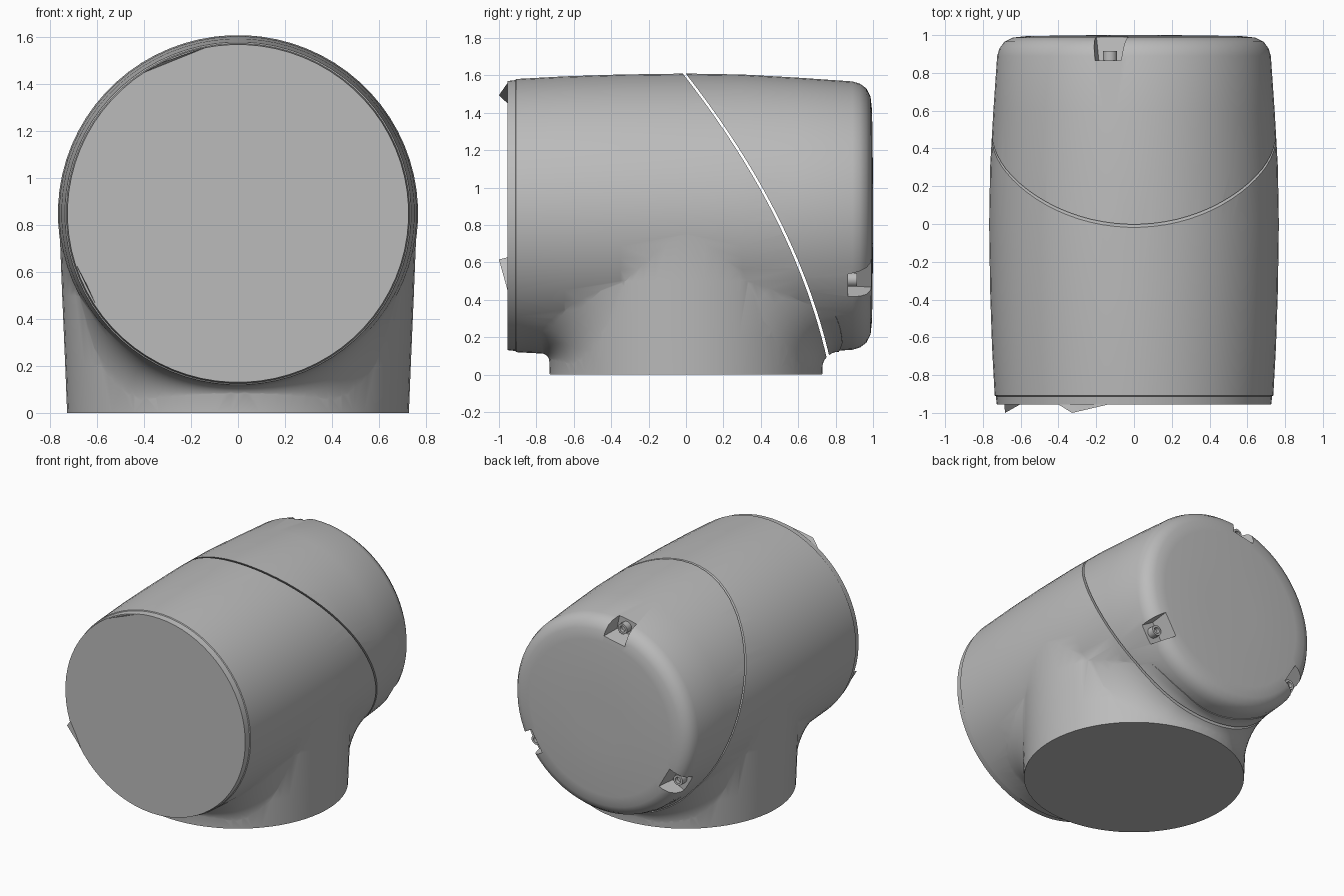
import bpy, bmesh, math
from mathutils import Vector

if "Cube" in bpy.data.objects:
    bpy.data.objects.remove(bpy.data.objects["Cube"])

grey = bpy.data.materials.new("housing_grey")
grey.diffuse_color = (0.5, 0.5, 0.5, 1)
grey.use_nodes = True
grey.node_tree.nodes["Principled BSDF"].inputs["Base Color"].default_value = grey.diffuse_color
CZ = 0.85          # height of the horizontal axis
SEG = 72


def make(name, verts, faces):
    me = bpy.data.meshes.new(name)
    me.from_pydata(verts, [], faces)
    bm = bmesh.new()
    bm.from_mesh(me)
    bmesh.ops.recalc_face_normals(bm, faces=bm.faces)
    bm.to_mesh(me)
    bm.free()
    ob = bpy.data.objects.new(name, me)
    bpy.context.collection.objects.link(ob)
    return ob


def tube(name, rings):
    """Closed solid from a list of equal-length point loops."""
    n = len(rings[0])
    verts = [p for r in rings for p in r]
    faces = [(i * n + j, i * n + (j + 1) % n, (i + 1) * n + (j + 1) % n, (i + 1) * n + j)
             for i in range(len(rings) - 1) for j in range(n)]
    faces += [tuple(range(n)), tuple((len(rings) - 1) * n + j for j in range(n))]
    return make(name, verts, faces)


def revolve(name, profile, axis, seg=SEG, centre=(0, 0, 0), widen=1.0):
    rings = []
    for r, t in profile:
        ring = []
        for j in range(seg):
            a = 2 * math.pi * (j + 0.5) / seg
            c, s = r * math.cos(a), r * math.sin(a)
            p = (c * widen, t, s) if axis == 'Y' else (c * widen, s, t)
            ring.append(tuple(p[k] + centre[k] for k in range(3)))
        rings.append(ring)
    return tube(name, rings)


def boolean(ob, other, op):
    m = ob.modifiers.new("cut", 'BOOLEAN')
    m.operation, m.object, m.solver = op, other, 'EXACT'
    bpy.context.view_layer.update()
    bpy.context.view_layer.objects.active = ob
    bpy.ops.object.modifier_apply(modifier=m.name)
    bpy.data.objects.remove(other, do_unlink=True)


def finish(ob, angle=38):
    ob.data.materials.clear()
    ob.data.materials.append(grey)
    bpy.ops.object.select_all(action='DESELECT')
    ob.select_set(True)
    bpy.context.view_layer.objects.active = ob
    bpy.ops.object.shade_smooth_by_angle(angle=math.radians(angle))


# horizontal barrel with rounded rear end
barrel = [(0.72, -0.955), (0.725, -0.912), (0.731, -0.908), (0.745, -0.65), (0.755, -0.35),
          (0.76, 0.0), (0.755, 0.3), (0.738, 0.6), (0.718, 0.89), (0.706, 0.93),
          (0.68, 0.965), (0.635, 0.987), (0.56, 0.995), (0.2, 1.0)]
body = revolve("joint_body", barrel, 'Y', centre=(0, 0, CZ), widen=1.01)

# vertical mounting neck
neck = revolve("neck", [(0.729, 0), (0.737, 0.2), (0.75, 0.5), (0.762, 0.8)], 'Z')
boolean(body, neck, 'UNION')


# concave fillets where the neck meets the barrel, wider towards the sides
def fillet(side, radius, start):
    rings = []
    for i in range(49):
        x = -0.7 + 1.4 * i / 48
        zc = CZ - math.sqrt(radius ** 2 - x * x) + 0.002
        yb = math.sqrt(0.731 ** 2 - x * x) - 0.003
        f = min(start + x * x, 0.92 * zc) * (1 - (x / 0.73) ** 6)
        loop = [(yb + f - f * math.sin(k * math.pi / 16), zc - f + f * math.cos(k * math.pi / 16))
                for k in range(9)]
        loop += [(yb - 0.04, zc - f), (yb - 0.04, zc + 0.04), (yb + f, zc + 0.04)]
        rings.append([(x, side * y, z) for y, z in loop])
    return tube("fillet", rings)


boolean(body, fillet(-1, 0.738, 0.05), 'UNION')
boolean(body, fillet(1, 0.73, 0.09), 'UNION')


# curved seam splits the solid into body and rear cap
def seam_y(z):
    return (-0.01 * (z - 1) * (z - 0.09) / 0.927 - 0.4 * (z - 1.61) * (z - 0.09) / 0.555
            + 0.76 * (z - 1.61) * (z - 1) / 1.383)


def prism(shift, far):
    heights = [1.76 - 1.86 * i / 24 for i in range(25)]
    loop = [(seam_y(z) + shift, z) for z in heights] + [(far, -0.1), (far, 1.76)]
    return tube("cutter", [[(x, y, z) for y, z in loop] for x in (-1.2, 1.2)])


cap = body.copy()
cap.data = body.data.copy()
cap.name = "rear_cap"
bpy.context.collection.objects.link(cap)
boolean(body, prism(-0.008, -1.5), 'INTERSECT')
boolean(cap, prism(0.008, 1.5), 'INTERSECT')

# three screw pockets around the rear rim
for deg in (101, 210, 329):
    a = math.radians(deg)
    rad, tan = Vector((math.cos(a), 0, math.sin(a))), Vector((-math.sin(a), 0, math.cos(a)))
    rings = []
    for y, w, r0 in ((0.865, 0.07, 0.615), (1.1, 0.1, 0.585)):
        rings.append([tuple(rad * r + tan * t + Vector((0, y, CZ)))
                      for r, t in ((r0, -w), (r0, w), (0.9, w), (0.9, -w))])
    boolean(cap, tube("pocket_cutter", rings), 'DIFFERENCE')
    c = rad * 0.665
    screw = revolve("cap_screw", [(0.038, 0.85), (0.038, 0.915), (0.022, 0.915), (0.022, 0.89)],
                    'Y', 12, (c.x, 0, CZ + c.z))
    finish(screw)

finish(body)
finish(cap)


# small raised chips on the front rim
def rim(d, y, r=0.722):
    t = math.radians(d)
    return (r * math.cos(t), y, CZ + r * math.sin(t))


for first, last, tip in ((100, 124, 117), (198, 214, 199)):
    chip = make("rim_chip", [rim(first, -0.953), rim(last, -0.953), rim(tip, -1.0),
                             rim((first + last) / 2, -0.953, 0.712)],
                [(0, 1, 2), (0, 2, 3), (1, 3, 2), (0, 3, 1)])
    finish(chip, 10)
